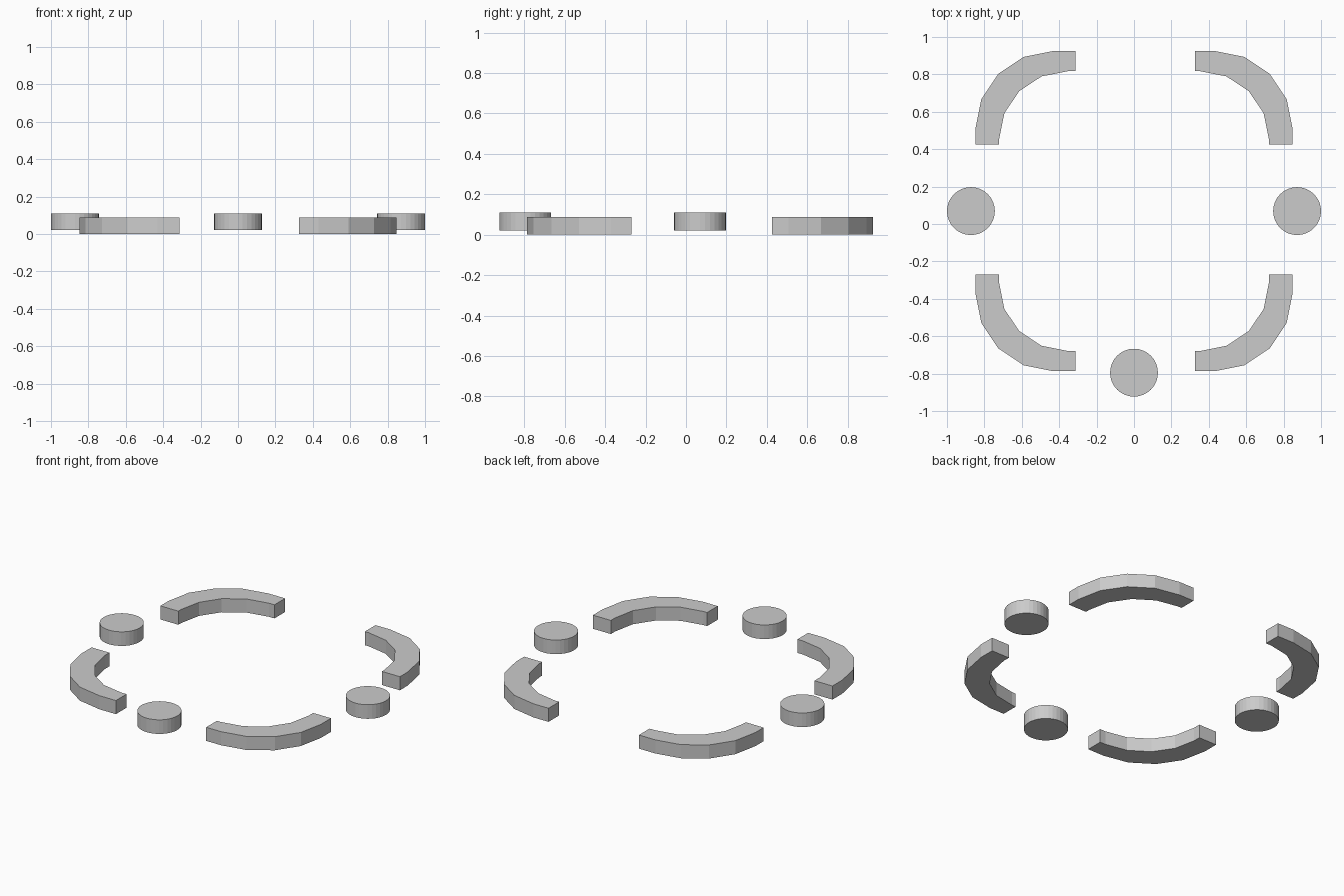
import bpy, bmesh
from math import sin, cos, pi

if "Cube" in bpy.data.objects:
    bpy.data.objects.remove(bpy.data.objects["Cube"])

CENTRE_Y = 0.069


def corner_arc(cx, cy, rx, ry):
    # quarter round in four straight steps
    return [(cx + rx * cos(i * pi / 8), cy + ry * sin(i * pi / 8)) for i in range(5)]


def finish(name, bm):
    bmesh.ops.recalc_face_normals(bm, faces=bm.faces)
    mesh = bpy.data.meshes.new(name)
    bm.to_mesh(mesh)
    bm.free()
    obj = bpy.data.objects.new(name, mesh)
    bpy.context.collection.objects.link(obj)


def curved_bar(name, sx, sy, end_x, end_y):
    # rounded corner piece with square-cut ends
    outer = [(0.848, end_y)] + corner_arc(0.431, 0.439, 0.417, 0.417) + [(end_x, 0.856)]
    inner = [(0.721, end_y)] + corner_arc(0.353, 0.385, 0.368, 0.363) + [(end_x, 0.748)]
    bm = bmesh.new()
    quads = []
    rows = [[bm.verts.new((sx * x, CENTRE_Y + sy * y, 0)) for x, y in line]
            for line in (outer, inner)]
    for i in range(len(outer) - 1):
        quads.append(bm.faces.new((rows[0][i], rows[0][i + 1], rows[1][i + 1], rows[1][i])))
    top = bmesh.ops.extrude_face_region(bm, geom=quads, use_keep_orig=True)["geom"]
    bmesh.ops.translate(bm, vec=(0, 0, 0.087),
                        verts=[v for v in top if isinstance(v, bmesh.types.BMVert)])
    finish(name, bm)


def disc(name, x, y):
    bm = bmesh.new()
    bmesh.ops.create_cone(bm, cap_ends=True, segments=32, radius1=0.128,
                          radius2=0.128, depth=0.09)
    bmesh.ops.translate(bm, vec=(x, y, 0.065), verts=bm.verts)
    finish(name, bm)


# Four corner bars
for side, sx, end_x in (("left", -1, 0.314), ("right", 1, 0.326)):
    for end, sy, end_y in (("front", -1, 0.339), ("back", 1, 0.357)):
        curved_bar(f"{end}_{side}_curved_bar", sx, sy, end_x, end_y)

# Three raised round discs
disc("left_disc", -0.872, CENTRE_Y)
disc("right_disc", 0.872, CENTRE_Y)
disc("front_disc", 0, -0.795)
